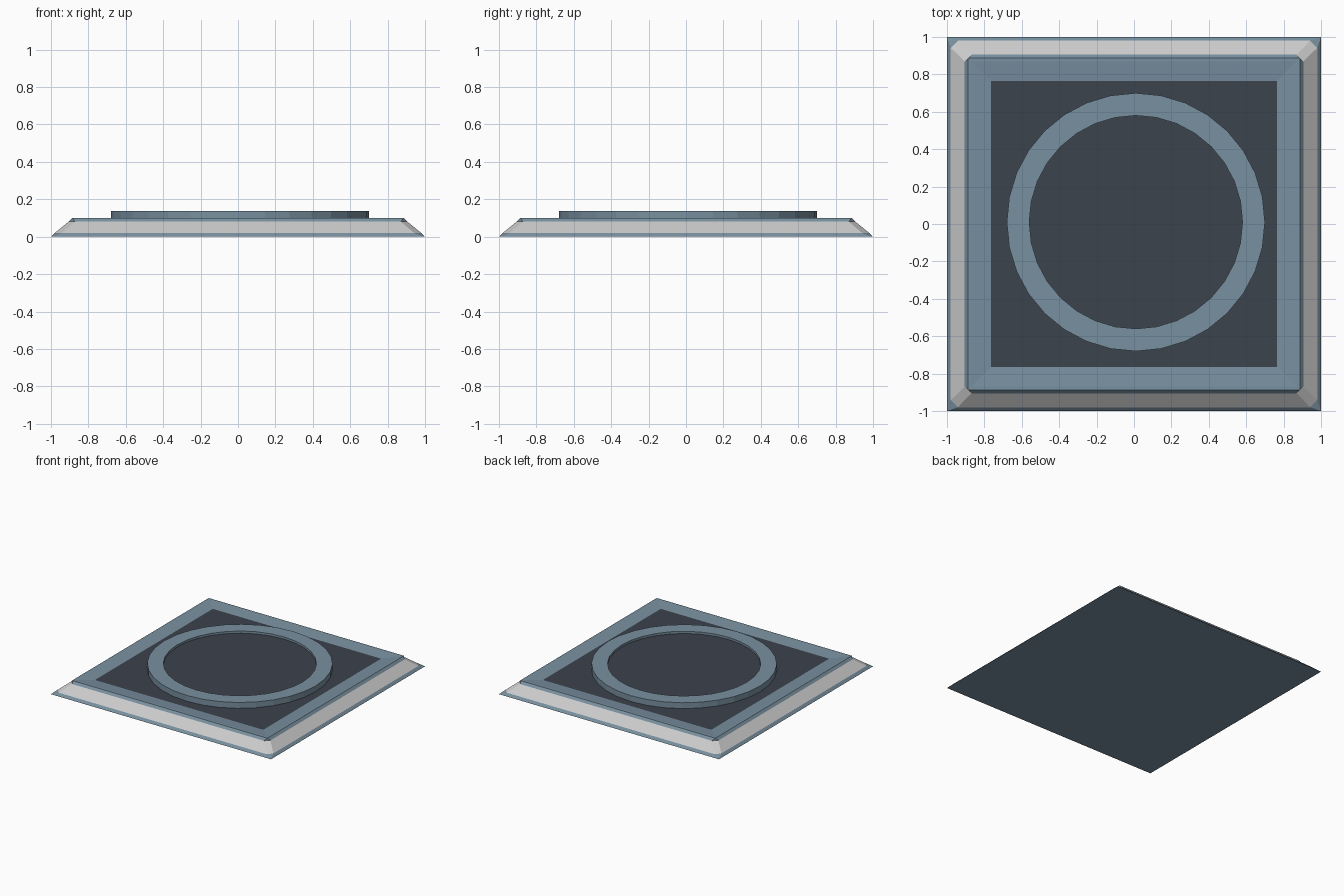
import bpy, math

if "Cube" in bpy.data.objects:
    bpy.data.objects.remove(bpy.data.objects["Cube"])


def material(name, rgb):
    m = bpy.data.materials.new(name)
    m.diffuse_color = (*rgb, 1)
    m.use_nodes = True
    m.node_tree.nodes["Principled BSDF"].inputs["Base Color"].default_value = m.diffuse_color
    return m


blue = material("slate_blue", (0.19, 0.28, 0.35))
dark = material("charcoal", (0.045, 0.056, 0.073))


def square(half, z, cut=0.001):
    # Square outline with clipped corners (eight points)
    a, b = half, half - cut
    return [(x, y, z) for x, y in ((a, b), (b, a), (-b, a), (-a, b),
                                   (-a, -b), (-b, -a), (b, -a), (a, -b))]


def circle(radius, z, sides=32, centre=0.01):
    steps = [2 * math.pi * i / sides for i in range(sides)]
    return [(centre + radius * math.cos(t), centre + radius * math.sin(t), z) for t in steps]


def loft(name, loops, mat=None, bottom=False, top=False, closed=False):
    # Skin consecutive outlines with quads; cap the ends or join last to first
    n = len(loops[0])
    verts = [v for loop in loops for v in loop]
    faces = []
    for k in range(len(loops) if closed else len(loops) - 1):
        a, b = k * n, (k + 1) % len(loops) * n
        faces += [(a + i, a + (i + 1) % n, b + (i + 1) % n, b + i) for i in range(n)]
    if bottom:
        faces.append(tuple(reversed(range(n))))
    if top:
        faces.append(tuple(range(len(verts) - n, len(verts))))
    mesh = bpy.data.meshes.new(name)
    mesh.from_pydata(verts, [], faces)
    if mat:
        mesh.materials.append(mat)
    ob = bpy.data.objects.new(name, mesh)
    bpy.context.collection.objects.link(ob)
    return ob


# Outlines where the grey trim band meets the base
trim_low = square(0.98, 0.02, 0.038)
trim_high = square(0.905, 0.081, 0.035)

# Lower lip and underside of the plate
loft("base_lip", [square(1.0, 0.0), trim_low], blue, bottom=True)

# Grey sloping trim band with clipped corners
loft("edge_trim", [trim_low, trim_high])

# Shallow dished rim running down to the dark floor
rim = loft("dished_rim", [trim_high, square(0.887, 0.1), square(0.87, 0.1),
                          square(0.765, 0.09)], blue, top=True)
rim.data.materials.append(dark)
rim.data.polygons[-1].material_index = 1

# Raised ring
loft("raised_ring", [circle(0.69, 0.088), circle(0.69, 0.138),
                     circle(0.57, 0.138), circle(0.57, 0.088)], blue, closed=True)

# Dark disc inside the ring
loft("centre_disc", [circle(0.57, 0.088), circle(0.57, 0.12)], dark, top=True)
